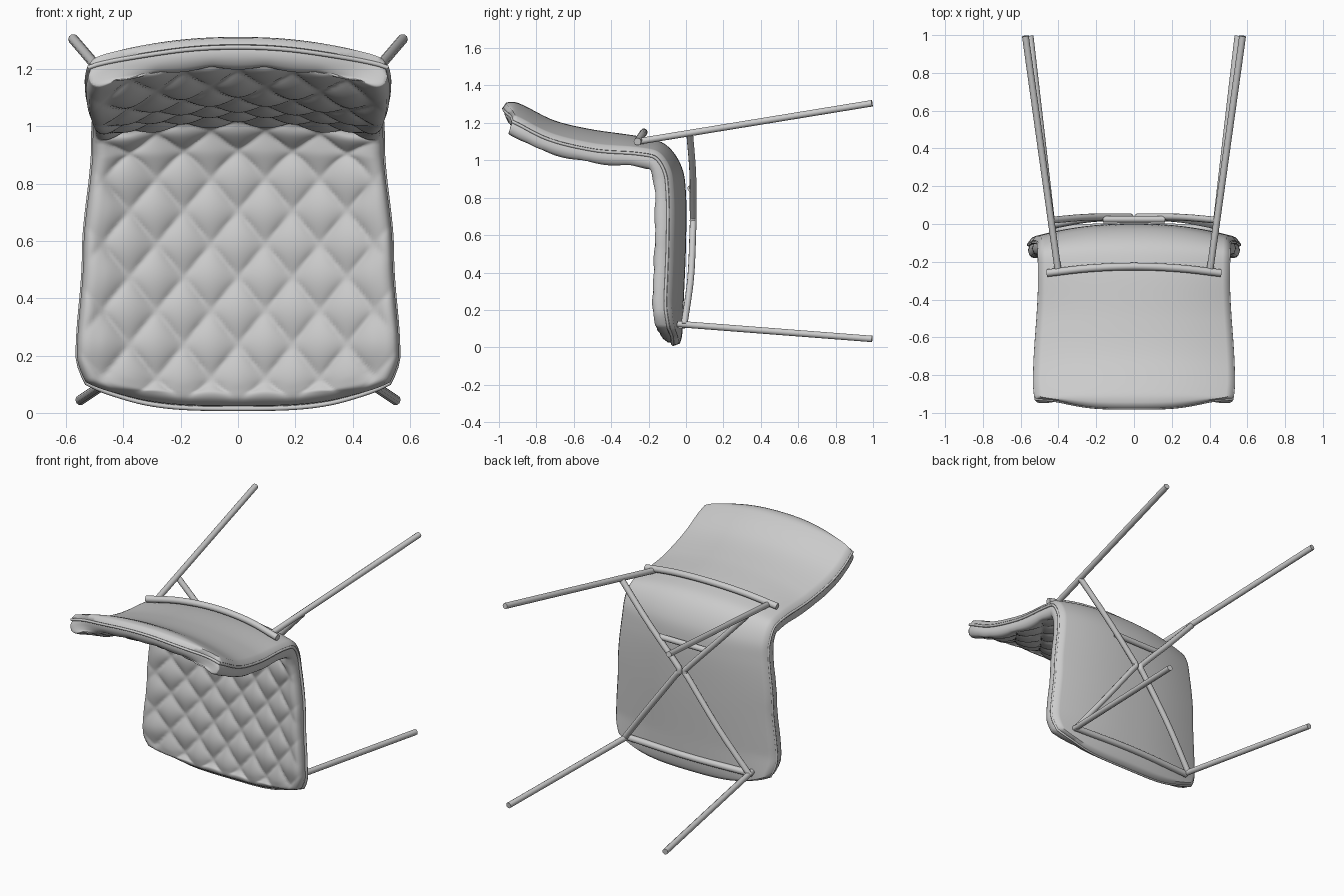
import bpy, bmesh, math
from mathutils import Vector

if "Cube" in bpy.data.objects:
    bpy.data.objects.remove(bpy.data.objects["Cube"])


def spline(pts, n=12):
    """Smooth Catmull-Rom path through a few points."""
    p = [Vector(q) for q in pts]
    p = [2 * p[0] - p[1]] + p + [2 * p[-1] - p[-2]]
    out = []
    for i in range(1, len(p) - 2):
        a, b, c, d = p[i - 1:i + 3]
        for k in range(n):
            t = k / n
            out.append(0.5 * (2 * b + (c - a) * t + (2 * a - 5 * b + 4 * c - d) * t * t
                              + (3 * b - 3 * c + d - a) * t ** 3))
    return out + [p[-2]]


# Side profile of the shell's outer face (y, z), front seat edge to top of backrest
PROFILE = spline([(-0.04, 0.003), (-0.02, 0.07), (-0.012, 0.25), (0, 0.55), (0.0, 0.82),
                  (-0.025, 0.97), (-0.11, 1.085), (-0.25, 1.128), (-0.5, 1.165),
                  (-0.7, 1.212), (-0.86, 1.29), (-0.92, 1.312), (-0.98, 1.306)])
LENGTHS = [0.0]
for p, q in zip(PROFILE, PROFILE[1:]):
    LENGTHS.append(LENGTHS[-1] + (q - p).length)
TOTAL = LENGTHS[-1]


def along(s):
    s = min(max(s, 0), TOTAL)
    i = next(k for k in range(1, len(LENGTHS)) if LENGTHS[k] >= s - 1e-9)
    f = (s - LENGTHS[i - 1]) / (LENGTHS[i] - LENGTHS[i - 1])
    return PROFILE[i - 1].lerp(PROFILE[i], f)


def lookup(table, s):
    for (a, va), (b, vb) in zip(table, table[1:]):
        if s <= b:
            f = max(0, (s - a) / (b - a))
            f = f * f * (3 - 2 * f)
            return va + (vb - va) * f
    return table[-1][1]


WIDTH = [(0, 0.5), (0.2, 0.562), (0.55, 0.54), (0.95, 0.508), (1.3, 0.503),
         (TOTAL - 0.2, 0.53), (TOTAL - 0.08, 0.522), (TOTAL, 0.475)]
CURL = [(0, 0.035), (0.25, 0.07), (0.85, 0.07), (1.15, 0.06), (1.5, 0.08),
        (TOTAL - 0.1, 0.075), (TOTAL, 0.075)]


def surface(u, v, offset):
    """Point on the curved seat; offset grows toward the sitter."""
    s0 = 0.1 * abs(u) ** 4
    s1 = TOTAL - 0.09 * abs(u) ** 4
    s = s0 + (s1 - s0) * v
    c = along(s)
    t = (along(s + 0.03) - along(s - 0.03)).normalized()
    off = offset + lookup(CURL, s) * abs(u) ** 2.2
    w = lookup(WIDTH, s)
    d = min((1 - abs(u)) * w, min(v, 1 - v) * (s1 - s0))
    return Vector((u * w, c.x - t.y * off, c.y + t.x * off)), s, d


def quilt(x, s, d):
    """Diamond tufting, fading out at the rim."""
    a = math.pi * (x / 0.19 + s / 0.235)
    b = math.pi * (x / 0.19 - s / 0.235)
    puff = math.sqrt(abs(math.sin(a) * math.sin(b)) + 0.03)
    return 0.028 * (puff - 0.85) * min(1, d / 0.09)


def slab(name, lo, hi, r, nu, nv, bump=None):
    """Closed, round-edged sheet lying between two offsets of the seat surface."""
    bm = bmesh.new()
    mid, half = (lo + hi) / 2, (hi - lo) / 2
    layers = []
    for side in (-1, 1):
        grid = []
        for j in range(nv + 1):
            row = []
            for i in range(nu + 1):
                u, v = 2 * i / nu - 1, j / nv
                rim = i in (0, nu) or j in (0, nv)
                if side == 1 and rim:
                    row.append(layers[0][j][i])
                    continue
                co, s, d = surface(u, v, 0)
                k = 0 if rim else math.sqrt(1 - (1 - min(d / r, 1)) ** 2)
                off = mid + side * half * k
                if bump and side == 1:
                    off += bump(co.x, s, d)
                row.append(bm.verts.new(surface(u, v, off)[0]))
            grid.append(row)
        layers.append(grid)
        for j in range(nv):
            for i in range(nu):
                q = [grid[j][i], grid[j][i + 1], grid[j + 1][i + 1], grid[j + 1][i]]
                bm.faces.new(q if side == 1 else q[::-1])
    bmesh.ops.recalc_face_normals(bm, faces=bm.faces)
    me = bpy.data.meshes.new(name)
    bm.to_mesh(me)
    bm.free()
    ob = bpy.data.objects.new(name, me)
    bpy.context.collection.objects.link(ob)
    smooth(ob, 60)


def smooth(ob, angle):
    bpy.ops.object.select_all(action='DESELECT')
    ob.select_set(True)
    bpy.context.view_layer.objects.active = ob
    bpy.ops.object.shade_smooth_by_angle(angle=math.radians(angle))


def tube(name, pts, r=0.02, cyclic=False):
    cu = bpy.data.curves.new(name, 'CURVE')
    cu.dimensions = '3D'
    cu.bevel_depth = r
    cu.bevel_resolution = 3
    cu.use_fill_caps = True
    sp = cu.splines.new('POLY')
    sp.points.add(len(pts) - 1)
    for q, co in zip(sp.points, pts):
        q.co = (*co, 1)
    sp.use_cyclic_u = cyclic
    ob = bpy.data.objects.new(name, cu)
    bpy.context.collection.objects.link(ob)
    bpy.ops.object.select_all(action='DESELECT')
    ob.select_set(True)
    bpy.context.view_layer.objects.active = ob
    bpy.ops.object.convert(target='MESH')
    smooth(bpy.context.object, 40)


# Shell, quilted pad and the piping between them
slab("seat_shell", 0.0, 0.04, 0.02, 60, 110)
slab("quilted_pad", 0.008, 0.112, 0.05, 110, 200, quilt)
rim = [(-1 + k / 20, 0) for k in range(40)] + [(1, k / 60) for k in range(60)]
rim += [(1 - k / 20, 1) for k in range(40)] + [(-1, 1 - k / 60) for k in range(60)]
tube("edge_piping", [surface(u * 0.995, v, 0.03)[0] for u, v in rim], 0.008, True)

# Legs and bent braces, one set per side
for side, m in (("right", 1), ("left", -1)):
    tube(f"front_leg_{side}", [(m * 0.43, -0.045, 0.125), (m * 0.55, 0.995, 0.045)], 0.018)
    tube(f"rear_leg_{side}", [(m * 0.40, -0.26, 1.10), (m * 0.575, 0.995, 1.305)], 0.018)
    tube(f"brace_{side}", spline([(m * 0.44, 0.02, 1.14), (m * 0.25, 0.036, 0.935),
                                  (m * 0.055, 0.038, 0.73), (m * 0.02, 0.038, 0.68),
                                  (m * 0.055, 0.037, 0.63), (m * 0.25, 0.025, 0.37),
                                  (m * 0.44, -0.01, 0.12)], 6), 0.018)

# Cross bars under the seat and behind the backrest
tube("rear_cross_bar", spline([(-0.46, -0.26, 1.1), (-0.24, -0.235, 1.137), (0, -0.225, 1.15),
                               (0.24, -0.235, 1.137), (0.46, -0.26, 1.1)], 6))
tube("front_cross_bar", spline([(-0.44, -0.03, 0.12), (0, -0.012, 0.12), (0.44, -0.03, 0.12)], 8))
tube("middle_cross_bar", [(-0.165, 0.025, 0.85), (0.165, 0.025, 0.85)], 0.018)
